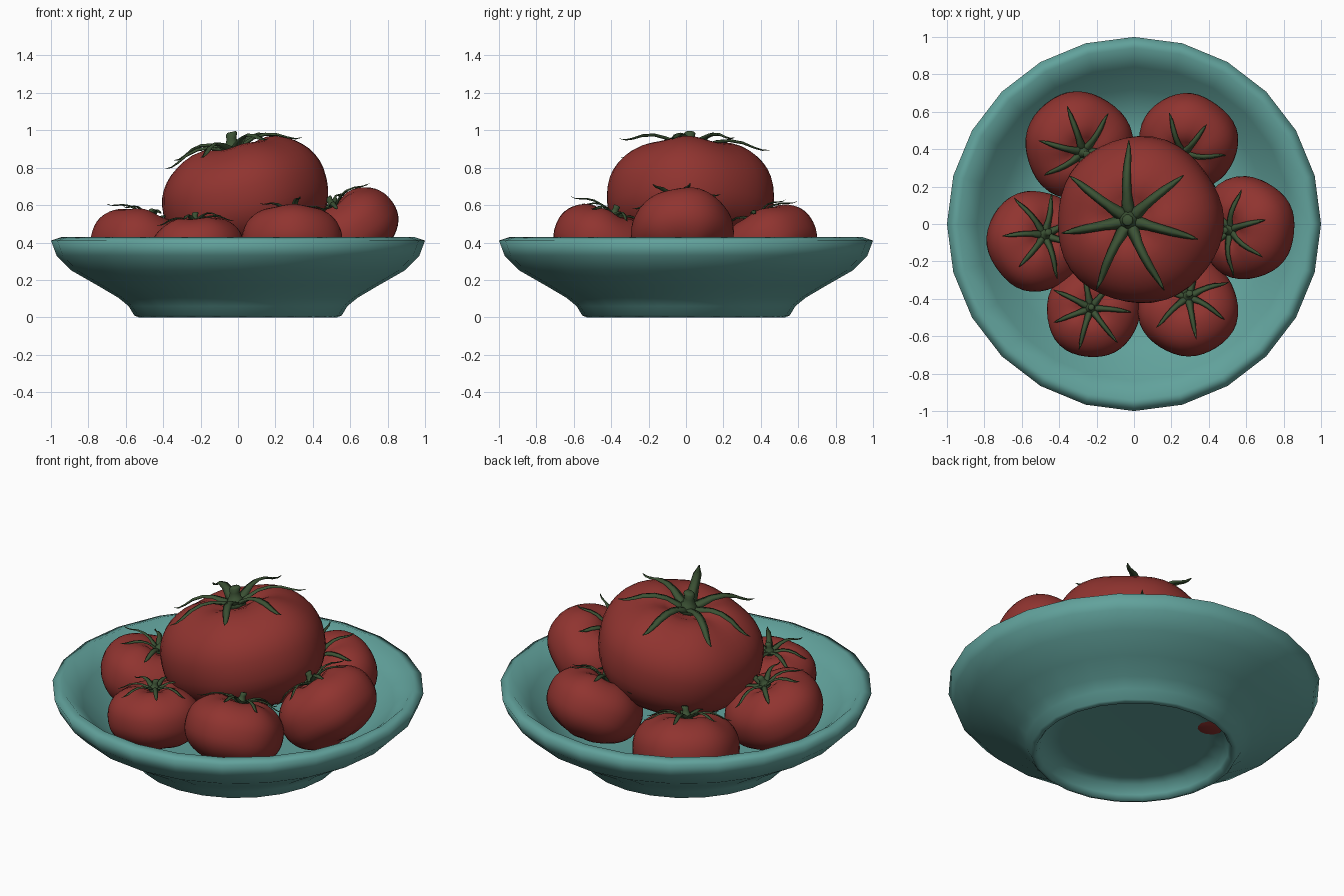
import bpy, bmesh, math
from mathutils import Vector, Quaternion

if "Cube" in bpy.data.objects:
    bpy.data.objects.remove(bpy.data.objects["Cube"])


def material(name, rgb):
    m = bpy.data.materials.new(name)
    m.diffuse_color = (*rgb, 1)
    m.use_nodes = True
    m.node_tree.nodes["Principled BSDF"].inputs["Base Color"].default_value = m.diffuse_color
    return m


TEAL = material("teal_glaze", (0.12, 0.36, 0.33))
RED = material("tomato_red", (0.28, 0.034, 0.029))
GREEN = material("stem_green", (0.045, 0.085, 0.035))


def to_mesh(bm, name, mat):
    bmesh.ops.recalc_face_normals(bm, faces=bm.faces)
    me = bpy.data.meshes.new(name)
    bm.to_mesh(me)
    bm.free()
    me.materials.append(mat)
    me.shade_smooth()
    return me


def add_object(name, me):
    ob = bpy.data.objects.new(name, me)
    bpy.context.collection.objects.link(ob)
    return ob


def skin(bm, rings):
    """Bridge rings of points into a closed tube."""
    vs = [[bm.verts.new(p) for p in ring] for ring in rings]
    n = len(vs[0])
    for a, b in zip(vs, vs[1:]):
        for i in range(n):
            bm.faces.new((a[i], a[(i + 1) % n], b[(i + 1) % n], b[i]))
    bm.faces.new(vs[0][::-1])
    bm.faces.new(vs[-1])


def circle(r, z, n, x=0):
    return [(x + r * math.cos(2 * math.pi * i / n), r * math.sin(2 * math.pi * i / n), z)
            for i in range(n)]


# Bowl: 24-sided lathe with a hollow foot
profile = [(0.40, 0.085), (0.49, 0.083), (0.51, 0.03), (0.53, 0.0), (0.555, 0.01),
           (0.585, 0.06), (0.64, 0.105), (0.75, 0.17), (0.89, 0.25), (0.97, 0.33),
           (1.0, 0.41), (0.94, 0.43), (0.84, 0.34), (0.72, 0.22), (0.60, 0.15), (0.50, 0.14)]
bm = bmesh.new()
skin(bm, [circle(r, z, 24) for r, z in profile])
add_object("bowl", to_mesh(bm, "bowl", TEAL))

# Tomato body of radius 1: flattened, faintly lobed, dimpled at the stem
bm = bmesh.new()
rings = []
for k in range(1, 24):
    t = math.pi * k / 24
    r, c = math.sin(t) ** 0.9, math.cos(t)
    z = 0.71 * math.copysign(abs(c) ** 0.87, c)
    if c > 0:
        z -= 0.2 * math.exp(-(r / 0.3) ** 2)
    ring = []
    for i in range(40):
        a = 2 * math.pi * i / 40
        lobe = 1 + 0.012 * math.cos(5 * a) + 0.01 * math.cos(3 * a + 1)
        ring.append((r * lobe * math.cos(a), r * lobe * math.sin(a), z * (2 * lobe - 1)))
    rings.append(ring)
skin(bm, rings)
tomato_mesh = to_mesh(bm, "tomato", RED)

# Calyx: seven tapered curling sepals around a short bent stem
sepal = [(0.0, 0.57, 0.10), (0.14, 0.63, 0.08), (0.30, 0.695, 0.06), (0.45, 0.71, 0.055),
         (0.60, 0.68, 0.05), (0.73, 0.62, 0.038), (0.82, 0.59, 0.024), (0.90, 0.59, 0.006)]
bm = bmesh.new()
for k in range(7):
    turn = Quaternion((0, 0, 1), math.radians(90 + k * 360 / 7))
    bend = 0.05 * math.sin(k * 2.1)
    length = 1 + 0.06 * math.cos(k * 1.7)
    rings = []
    for s, z, w in sepal:
        y = bend * s * s
        h = 0.35 * w
        rings.append([turn @ Vector((s * length, y + dy, z + dz + bend * s))
                      for dy, dz in ((w, 0), (0, h), (-w, 0), (0, -h))])
    skin(bm, rings)
skin(bm, [circle(r, z, 10, x) for r, z, x in
          [(0.12, 0.54, 0), (0.12, 0.61, 0), (0.08, 0.66, 0), (0.06, 0.73, 0.015),
           (0.07, 0.79, 0.03), (0.05, 0.81, 0.035)]])
calyx_mesh = to_mesh(bm, "calyx", GREEN)

# Placement: name, centre, radius, stem direction, spin
tomatoes = [
    ("large", (0.03, 0.02, 0.642), 0.447, (-0.23, 0, 1), 0),
    ("back_left", (-0.295, 0.42, 0.288), 0.288, (0.16, -0.24, 1), 20),
    ("back_right", (0.29, 0.44, 0.39), 0.265, (-0.2, -0.5, 1), 15),
    ("left", (-0.52, -0.09, 0.38), 0.27, (0.3, 0.22, 1), 40),
    ("front_left", (-0.22, -0.465, 0.365), 0.25, (-0.08, 0.1, 1), 10),
    ("front_right", (0.29, -0.445, 0.40), 0.268, (0, 0.4, 1), -18),
    ("right", (0.60, -0.02, 0.46), 0.275, (-0.7, -0.1, 1), 30),
]
for name, loc, radius, axis, spin in tomatoes:
    rot = Vector((0, 0, 1)).rotation_difference(Vector(axis)) @ \
        Quaternion((0, 0, 1), math.radians(spin))
    for part, me in (("tomato", tomato_mesh), ("calyx", calyx_mesh)):
        ob = add_object(f"{name}_{part}", me)
        ob.location = loc
        ob.scale = (radius, radius, radius * 0.98)
        ob.rotation_mode = 'QUATERNION'
        ob.rotation_quaternion = rot
